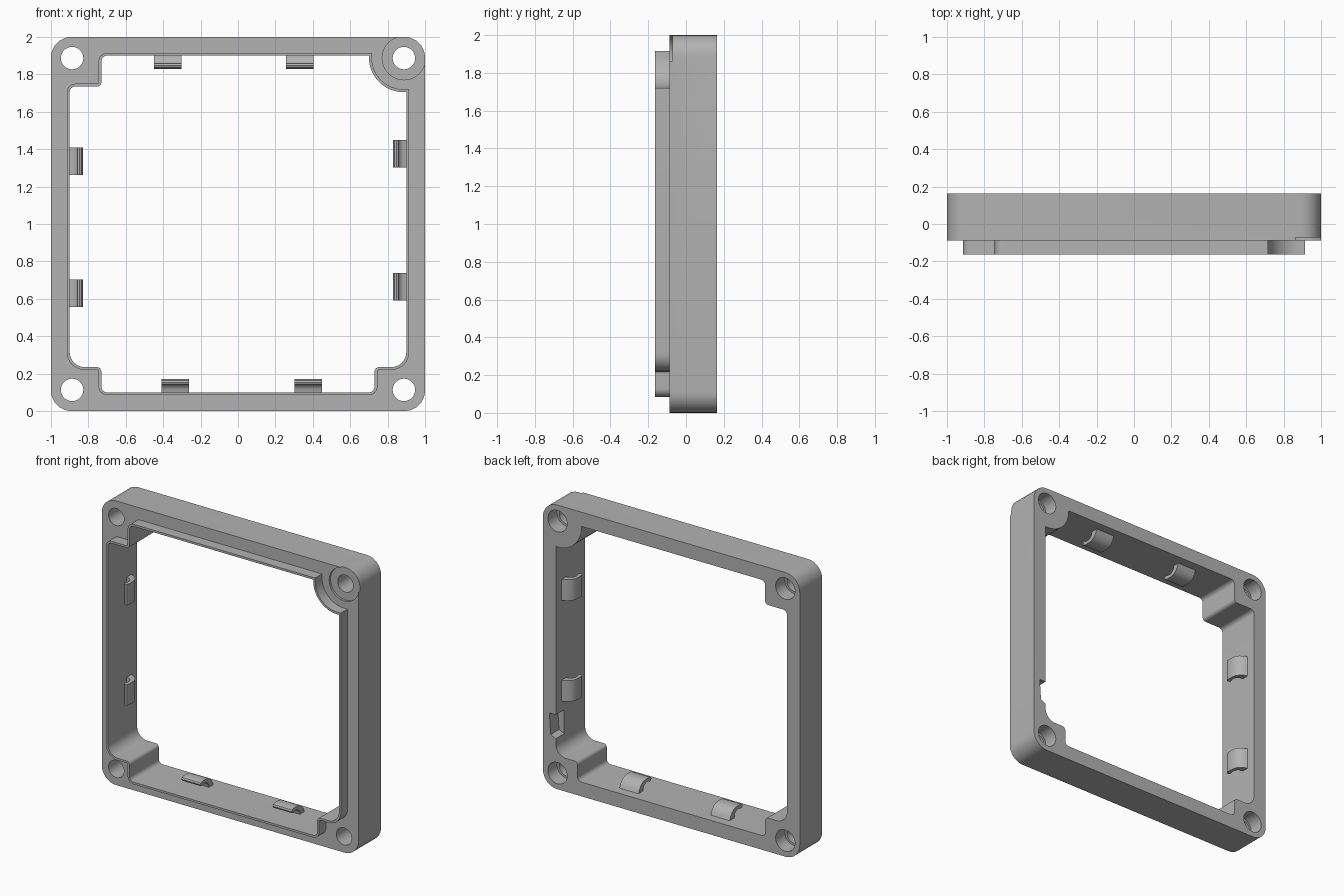
import bpy, bmesh
from math import sin, cos, pi, radians
from mathutils import Vector

if "Cube" in bpy.data.objects:
    bpy.data.objects.remove(bpy.data.objects["Cube"])

grey = bpy.data.materials.new("plain grey")
grey.use_nodes = True
grey.diffuse_color = (0.45, 0.45, 0.45, 1)
grey.node_tree.nodes["Principled BSDF"].inputs["Base Color"].default_value = grey.diffuse_color

FRONT, STEP, BACK = -0.163, -0.087, 0.163
WALL = 0.90          # half width of the opening
HOLE = 0.887         # screw hole offset from the middle
LIP = 0.015          # lip thickness


def prism(name, points, place):
    """Solid between two end caps; place(a, b, end) gives a corner position."""
    bm = bmesh.new()
    caps = [[bm.verts.new(place(a, b, end)) for a, b in points] for end in (0, 1)]
    for cap in caps:
        bm.faces.new(cap)
    n = len(points)
    for i in range(n):
        j = (i + 1) % n
        bm.faces.new((caps[0][i], caps[0][j], caps[1][j], caps[1][i]))
    bmesh.ops.recalc_face_normals(bm, faces=bm.faces)
    mesh = bpy.data.meshes.new(name)
    bm.to_mesh(mesh)
    bm.free()
    mesh.materials.append(grey)
    ob = bpy.data.objects.new(name, mesh)
    bpy.context.collection.objects.link(ob)
    return ob


def plate(name, points, y0, y1):
    """Outline in x and z, extruded along y."""
    return prism(name, points, lambda x, z, end: (x, (y0, y1)[end], z))


def circle(x, z, r, steps=40):
    return [(x + r * cos(2 * pi * i / steps), z + r * sin(2 * pi * i / steps)) for i in range(steps)]


def rounded(corners, steps=8):
    """Fillet square corners given as (x, z, radius)."""
    out = []
    for i, (x, z, r) in enumerate(corners):
        p = Vector((x, z))
        if r == 0:
            out.append((x, z))
            continue
        before = (Vector(corners[i - 1][:2]) - p).normalized()
        after = (Vector(corners[(i + 1) % len(corners)][:2]) - p).normalized()
        centre = p + r * (before + after)
        for k in range(steps + 1):
            a = pi / 2 * k / steps
            out.append(tuple(centre - r * (after * cos(a) + before * sin(a))))
    return out


def offset(points, d):
    """Push a counter-clockwise outline outward by d."""
    out = []
    for i, p in enumerate(points):
        p = Vector(p)
        u = (p - Vector(points[i - 1])).normalized()
        v = (Vector(points[(i + 1) % len(points)]) - p).normalized()
        n1, n2 = Vector((u.y, -u.x)), Vector((v.y, -v.x))
        out.append(tuple(p + (n1 + n2) * d / (1 + n1.dot(n2))))
    return out


def cut(ob, cutter):
    mod = ob.modifiers.new("cut", 'BOOLEAN')
    mod.operation, mod.solver, mod.object = 'DIFFERENCE', 'EXACT', cutter
    bpy.context.view_layer.objects.active = ob
    bpy.ops.object.modifier_apply(modifier=mod.name)
    bpy.data.objects.remove(cutter)


# Opening outline: stepped corners and one round boss at the upper +x corner
boss = [(0.885 + 0.185 * cos(radians(a)), 1.89 + 0.185 * sin(radians(a)), 0)
        for a in range(275, 176, -7)]
opening = rounded([
    (-0.73, 0.10, 0.03), (0.73, 0.10, 0.03), (0.73, 0.235, 0.025), (WALL, 0.235, 0.08),
    (WALL, boss[0][1], 0)] + boss[1:] + [
    (-0.73, 1.90, 0.03), (-0.73, 1.735, 0.025), (-WALL, 1.735, 0.03),
    (-WALL, 0.235, 0.08), (-0.73, 0.235, 0.025)])

# Main frame
outline = rounded([(-1, 0, 0.11), (1, 0, 0.11), (1, 2, 0.11), (-1, 2, 0.11)])
frame = plate("frame", outline, STEP, BACK)
cut(frame, plate("cutter", opening, -0.5, 0.5))
for sx in (-1, 1):
    for sz in (-1, 1):
        x, z = sx * HOLE, 1 + sz * HOLE
        cut(frame, plate("cutter", circle(x, z, 0.06), -0.5, 0.5))
        cut(frame, plate("cutter", circle(x, z, 0.075), 0.06, 0.5))

# Shallow seat around one hole, and wire notch in the back edge
cut(frame, plate("cutter", circle(HOLE, 1 + HOLE, 0.116), -0.5, STEP + 0.015))
cut(frame, plate("cutter", [(0.85, 0.33), (0.94, 0.37), (0.95, 0.52), (0.85, 0.52)], 0.07, 0.5))

# Thin front lip around the opening
lip = plate("front_lip", offset(opening, LIP), FRONT, STEP)
cut(lip, plate("cutter", opening, -0.5, 0.5))

# Curled retaining clips: profile as (depth, height from the wall)
hook = [(0.10, -0.005), (0.088, 0.025), (0.07, 0.05), (0.045, 0.066), (0.015, 0.07),
        (-0.025, 0.07), (-0.04, 0.064), (-0.045, 0.053), (-0.04, 0.042), (-0.028, 0.038),
        (-0.015, 0.045), (0.01, 0.047), (0.032, 0.037), (0.045, 0.02), (0.048, -0.005)]
walls = {
    "bottom": (lambda t, h: (t, 0.10 + h), (-0.335, 0.375)),
    "top": (lambda t, h: (t, 1.90 - h), (-0.375, 0.33)),
    "right": (lambda t, h: (-WALL + h, t), (0.63, 1.335)),
    "left": (lambda t, h: (WALL - h, t), (0.665, 1.375)),
}
parts = [frame, lip]
for side, (to_xz, middles) in walls.items():
    for i, mid in enumerate(middles):
        def place(y, h, end):
            x, z = to_xz(mid + (end - 0.5) * 0.148, h)
            return (x, y, z)
        parts.append(prism(f"{side}_clip_{i + 1}", hook, place))

# Smooth the fillets and keep the edges crisp
for ob in bpy.context.view_layer.objects:
    ob.select_set(ob in parts)
bpy.context.view_layer.objects.active = frame
bpy.ops.object.shade_smooth_by_angle(angle=radians(32))
